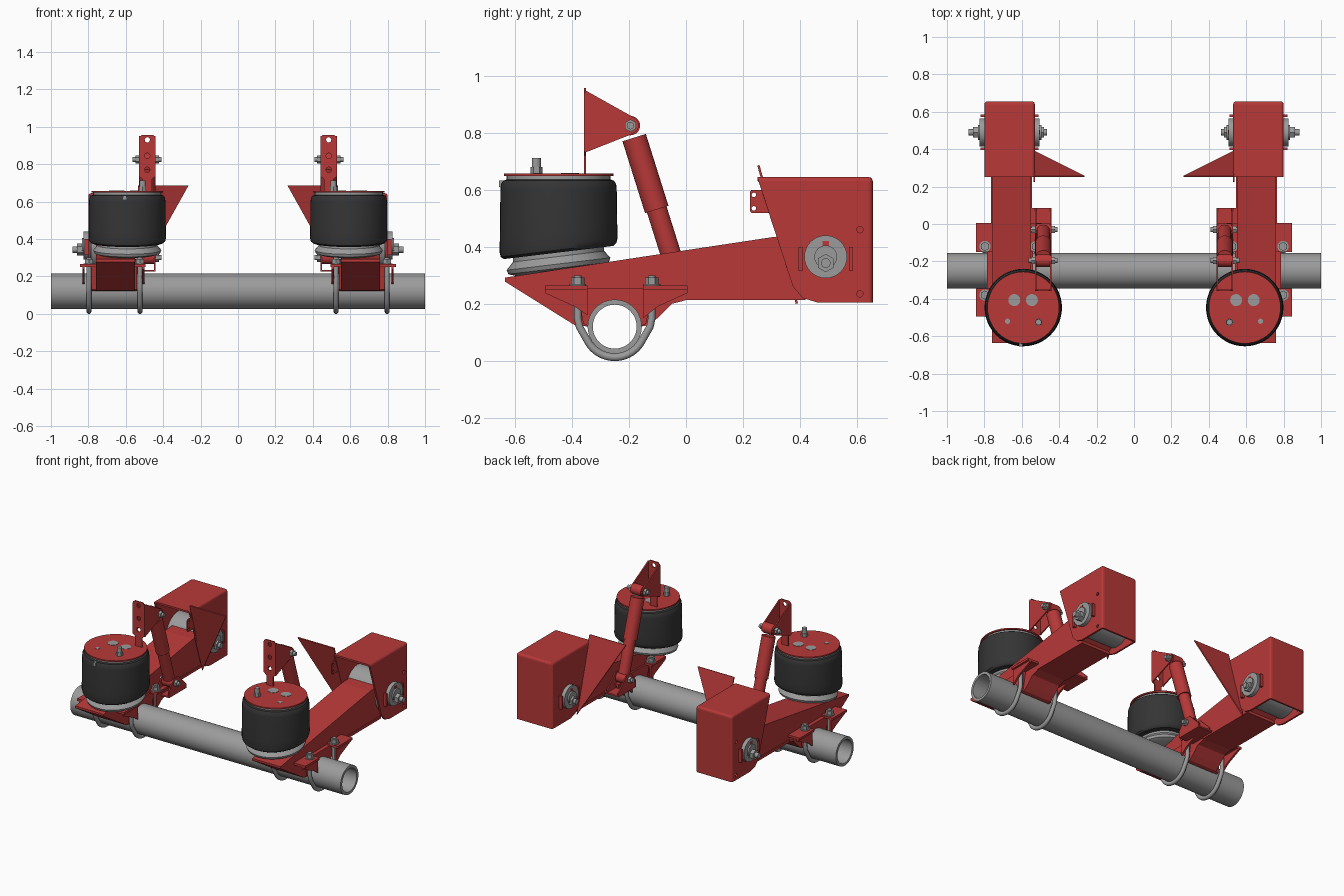
import bpy, bmesh, math
from mathutils import Matrix, Vector

cube = bpy.data.objects.get("Cube")
if cube:
    bpy.data.objects.remove(cube)


def material(name, rgb):
    m = bpy.data.materials.new(name)
    m.use_nodes = True
    m.diffuse_color = (*rgb, 1)
    m.node_tree.nodes["Principled BSDF"].inputs["Base Color"].default_value = (*rgb, 1)
    return m


RED = material("red paint", (0.48, 0.04, 0.04))
GREY = material("grey steel", (0.33, 0.33, 0.33))
BLACK = material("black rubber", (0.035, 0.035, 0.035))
AY, AZ = -0.25, 0.12  # axle centre


def add_mirror(ob):
    mod = ob.modifiers.new("Mirror", 'MIRROR')
    mod.use_mirror_merge = False


def finish(bm, name, mat, mirror=True, smooth=True):
    bmesh.ops.recalc_face_normals(bm, faces=bm.faces)
    me = bpy.data.meshes.new(name)
    bm.to_mesh(me)
    bm.free()
    me.materials.append(mat)
    if smooth:
        me.shade_smooth()
        me.set_sharp_from_angle(angle=math.radians(35))
    ob = bpy.data.objects.new(name, me)
    bpy.context.collection.objects.link(ob)
    if mirror:
        add_mirror(ob)
    return ob


def prism_bm(pts, x0, x1):
    """Extrude a (y, z) outline along x."""
    bm = bmesh.new()
    f = bm.faces.new([bm.verts.new((x0, y, z)) for y, z in pts])
    ext = bmesh.ops.extrude_face_region(bm, geom=[f])["geom"]
    bmesh.ops.translate(bm, vec=(x1 - x0, 0, 0), verts=[v for v in ext if isinstance(v, bmesh.types.BMVert)])
    bmesh.ops.recalc_face_normals(bm, faces=bm.faces)
    return bm


def prism(name, pts, x0, x1, mat=RED, **kw):
    return finish(prism_bm(pts, x0, x1), name, mat, smooth=False, **kw)


def box(name, x, y, z, mat=RED, **kw):
    pts = [(y[0], z[0]), (y[1], z[0]), (y[1], z[1]), (y[0], z[1])]
    return prism(name, pts, x[0], x[1], mat, **kw)


def rod(name, a, b, r, mat=GREY, n=32, **kw):
    """Cylinder between two points; n=6 gives a nut."""
    a, b = Vector(a), Vector(b)
    d = b - a
    m = Matrix.Translation((a + b) / 2) @ d.to_track_quat('Z', 'Y').to_matrix().to_4x4()
    bm = bmesh.new()
    bmesh.ops.create_cone(bm, cap_ends=True, segments=n, radius1=r, radius2=r, depth=d.length, matrix=m)
    return finish(bm, name, mat, **kw)


def rod_x(name, x0, x1, y, z, r, mat=GREY, n=32):
    return rod(name, (x0, y, z), (x1, y, z), r, mat, n)


def lathe(profile, closed=False):
    """Spin an (r, z) profile about z."""
    bm = bmesh.new()
    vs = [bm.verts.new((r, 0, z)) for r, z in profile]
    for i in range(len(vs) if closed else len(vs) - 1):
        bm.edges.new((vs[i], vs[(i + 1) % len(vs)]))
    bmesh.ops.spin(bm, geom=bm.verts[:] + bm.edges[:], cent=(0, 0, 0), axis=(0, 0, 1),
                   angle=math.tau, steps=48, use_merge=True)
    bmesh.ops.remove_doubles(bm, verts=bm.verts, dist=1e-5)
    return bm


def cut(ob, cutter):
    """Punch a hole, before mirroring."""
    cutter.hide_render = True
    cutter.hide_viewport = True
    cutter.modifiers.clear()
    mod = ob.modifiers.new("Hole", 'BOOLEAN')
    mod.operation = 'DIFFERENCE'
    mod.object = cutter
    ob.modifiers.move(len(ob.modifiers) - 1, 0)


# Hollow axle tube
bm = lathe([(0.095, -1), (0.095, 1), (0.077, 1), (0.077, -1)], closed=True)
bm.transform(Matrix.Translation((0, AY, AZ)) @ Matrix.Rotation(math.pi / 2, 4, 'Y'))
finish(bm, "axle_tube", GREY, mirror=False)

# Trailing arm and axle saddle, both arched over the tube
arch = [(AY + 0.088 * math.cos(math.pi * i / 12), AZ + 0.088 * math.sin(math.pi * i / 12)) for i in range(13)]
arm = prism("trailing_arm", [(-0.39, 0.125), (-0.635, 0.278), (-0.635, 0.292), (0.31, 0.435), (0.49, 0.445),
                             (0.49, 0.28), (0.4, 0.22), (0.02, 0.218), (-0.05, 0.2), (-0.1, 0.15),
                             (-0.13, 0.125)] + arch, 0.55, 0.76)
prism("axle_saddle", [(-0.36, 0.13), (-0.385, 0.255), (-0.115, 0.255), (-0.14, 0.13)] + arch, 0.54, 0.785)
box("arm_bottom_flange", (0.545, 0.765), (0.0, 0.42), (0.214, 0.232))

# Clamp plates with gussets
for end, ys, web in (
        ("front", (-0.495, -0.345), [(-0.495, 0.255), (-0.345, 0.255), (-0.345, 0.16), (-0.39, 0.19), (-0.495, 0.238)]),
        ("rear", (-0.15, 0.005), [(-0.15, 0.255), (0.005, 0.255), (0.005, 0.238), (-0.1, 0.19), (-0.15, 0.15)])):
    box(end + "_clamp_plate", (0.495, 0.845), ys, (0.25, 0.265))
    prism(end + "_outer_gusset", web, 0.82, 0.832)
    prism(end + "_inner_gusset", web, 0.5, 0.512)

# U-bolts with nuts
for x in (0.524, 0.797):
    side = "outer" if x > 0.6 else "inner"
    low = [(AY + 0.108 * math.cos(math.radians(a)), AZ + 0.108 * math.sin(math.radians(a)))
           for a in range(205, 336, 10)]
    path = [(-0.38, 0.3), (-0.38, 0.15), (-0.374, 0.12)] + low + [(-0.126, 0.12), (-0.12, 0.15), (-0.12, 0.3)]
    cu = bpy.data.curves.new(side + "_u_bolt", 'CURVE')
    cu.dimensions = '3D'
    cu.bevel_depth = 0.0135
    cu.bevel_resolution = 3
    cu.use_fill_caps = True
    sp = cu.splines.new('POLY')
    sp.points.add(len(path) - 1)
    for p, (y, z) in zip(sp.points, path):
        p.co = (x, y, z, 1)
    cu.materials.append(GREY)
    ob = bpy.data.objects.new(side + "_u_bolt", cu)
    bpy.context.collection.objects.link(ob)
    add_mirror(ob)
    for y in (-0.38, -0.12):
        rod(side + "_u_bolt_washer", (x, y, 0.264), (x, y, 0.27), 0.03)
        rod(side + "_u_bolt_nut", (x, y, 0.27), (x, y, 0.293), 0.024, n=6)

# Hanger: bent sheet, open at the front and below
bm = prism_bm([(0.25, 0.645), (0.655, 0.645), (0.655, 0.205), (0.46, 0.205), (0.41, 0.22), (0.375, 0.26)], 0.53, 0.80)
bm.normal_update()
bmesh.ops.delete(bm, geom=[f for f in bm.faces if f.normal.z < -0.3 or f.normal.y < -0.3], context='FACES')
bmesh.ops.bevel(bm, geom=[e for e in bm.edges if len(e.link_faces) == 2], offset=0.015, segments=3,
                profile=0.5, affect='EDGES')
hanger = finish(bm, "hanger_bracket", RED, smooth=False)
mod = hanger.modifiers.new("Sheet", 'SOLIDIFY')
mod.thickness = 0.012
mod.offset = -1
for z in (0.46, 0.235):
    cut(hanger, rod_x("hanger_hole_cutter", 0.7, 0.9, 0.61, z, 0.011, n=16))
hanger.modifiers.move(hanger.modifiers.find("Sheet"), 0)

# Sloping wing gusset and drilled tab on the hanger
bm = bmesh.new()
bm.faces.new([bm.verts.new(p) for p in ((0.265, 0.25, 0.685), (0.535, 0.25, 0.685), (0.535, 0.385, 0.2))])
wing = finish(bm, "hanger_wing", RED, smooth=False)
wing.modifiers.new("Plate", 'SOLIDIFY').thickness = 0.008
wing.modifiers.move(1, 0)
tab = prism("hanger_tab", [(0.225, 0.525), (0.23, 0.518), (0.3, 0.518), (0.3, 0.6), (0.23, 0.6), (0.225, 0.593)],
            0.53, 0.538)
for z in (0.535, 0.582):
    cut(tab, rod_x("tab_hole_cutter", 0.5, 0.56, 0.238, z, 0.008, n=12))

# Pivot bushing, washers and bolt
PY, PZ = 0.49, 0.365
rod_x("pivot_eye", 0.57, 0.76, PY, PZ, 0.12, RED)
rod_x("pivot_bushing", 0.543, 0.787, PY, PZ, 0.125)
rod_x("pivot_washer", 0.505, 0.825, PY, PZ, 0.075)
rod_x("pivot_hub", 0.495, 0.835, PY, PZ, 0.04)
rod_x("pivot_nut", 0.482, 0.86, PY, PZ - 0.022, 0.032, n=6)
rod_x("pivot_bolt", 0.465, 0.885, PY, PZ - 0.022, 0.017, n=16)
for x in ((0.51, 0.532), (0.798, 0.82)):
    for y in (PY - 0.088, PY + 0.088):
        box("pivot_guide", x, (y - 0.007, y + 0.007), (0.315, 0.4))
box("pivot_marker", (0.503, 0.827), (PY - 0.012, PY + 0.012), (0.402, 0.42))

# Air spring: tilted bellows and piston below a flat top plate
BX, BY = 0.592, -0.447


def air_part(name, profile, mat):
    bm = lathe(profile)
    for v in bm.verts:
        v.co.z += 0.12 * v.co.y * min(1, max(0, (0.62 - v.co.z) / 0.22))
    bm.transform(Matrix.Translation((BX, BY, 0)))
    finish(bm, name, mat)


air_part("air_bellows", [(0, 0.637), (0.18, 0.637), (0.194, 0.632), (0.202, 0.62), (0.204, 0.6), (0.206, 0.45),
                         (0.207, 0.405), (0.203, 0.389), (0.192, 0.38), (0, 0.38)], BLACK)
air_part("air_piston", [(0, 0.39), (0.16, 0.39), (0.16, 0.366), (0.182, 0.34), (0.176, 0.325), (0.15, 0.316),
                        (0, 0.316)], GREY)
rod("bead_ring", (BX, BY, 0.635), (BX, BY, 0.649), 0.182, GREY, 48)
rod("air_top_plate", (BX, BY, 0.648), (BX, BY, 0.657), 0.192, RED, 48)
for x, y, r in ((0.546, -0.407, 0.032), (0.64, -0.407, 0.032), (0.676, -0.52, 0.014)):
    rod("plate_disc", (x, y, 0.65), (x, y, 0.659), r)
rod("air_stud_nut", (0.51, -0.525, 0.655), (0.51, -0.525, 0.68), 0.021, n=6)
rod("air_stud", (0.51, -0.525, 0.655), (0.51, -0.525, 0.712), 0.016, n=16)
box("bellows_tag", (-0.615, -0.595), (-0.655, -0.64), (0.61, 0.632), GREY, mirror=False)

# Upper shock bracket: drilled strip with two triangular ears
SX = 0.485
bm = bmesh.new()
outline = [(-0.025, 0.655), (0.025, 0.655), (0.025, 0.72), (0.045, 0.735), (0.045, 0.94), (0.03, 0.957),
           (-0.03, 0.957), (-0.045, 0.94), (-0.045, 0.735), (-0.025, 0.72)]
f = bm.faces.new([bm.verts.new((SX + x, -0.358, z)) for x, z in outline])
ext = bmesh.ops.extrude_face_region(bm, geom=[f])["geom"]
bmesh.ops.translate(bm, vec=(0, 0.008, 0), verts=[v for v in ext if isinstance(v, bmesh.types.BMVert)])
strip = finish(bm, "upper_shock_strip", RED, smooth=False)
for z in (0.93, 0.845, 0.77):
    cut(strip, rod("strip_hole_cutter", (SX, -0.4, z), (SX, -0.3, z), 0.014, n=16))
ear = [(-0.355, 0.73), (-0.355, 0.95), (-0.18, 0.852), (-0.168, 0.84), (-0.165, 0.822), (-0.172, 0.806),
       (-0.19, 0.795)]
for x in (SX - 0.045, SX + 0.037):
    prism("upper_shock_ear", ear, x, x + 0.008)

# Shock absorber and its bolts
top, low = Vector((SX, -0.195, 0.825)), Vector((SX, -0.03, 0.3))
rod("shock_cover", top.lerp(low, 0.08), top.lerp(low, 0.56), 0.043, RED)
rod("shock_body", top.lerp(low, 0.55), top.lerp(low, 0.95), 0.036, RED)
for name, p in (("upper", top), ("lower", low)):
    rod_x(name + "_shock_eye", SX - 0.035, SX + 0.035, p.y, p.z, 0.034, RED)
    rod_x(name + "_shock_bolt", SX - 0.075, SX + 0.08, p.y, p.z, 0.013, n=16)
    for x in (SX - 0.062, SX + 0.045):
        rod_x(name + "_shock_nut", x, x + 0.018, p.y, p.z, 0.022, n=6)

# Lower shock bracket on the inner side of the arm
plate = [(-0.1, 0.23), (0.085, 0.23), (0.085, 0.25), (0.0, 0.335), (-0.05, 0.335), (-0.1, 0.27)]
for x in (SX - 0.045, SX + 0.037):
    prism("lower_shock_ear", plate, x, x + 0.008)
box("lower_shock_shelf", (SX - 0.045, 0.56), (-0.1, 0.085), (0.225, 0.235))
